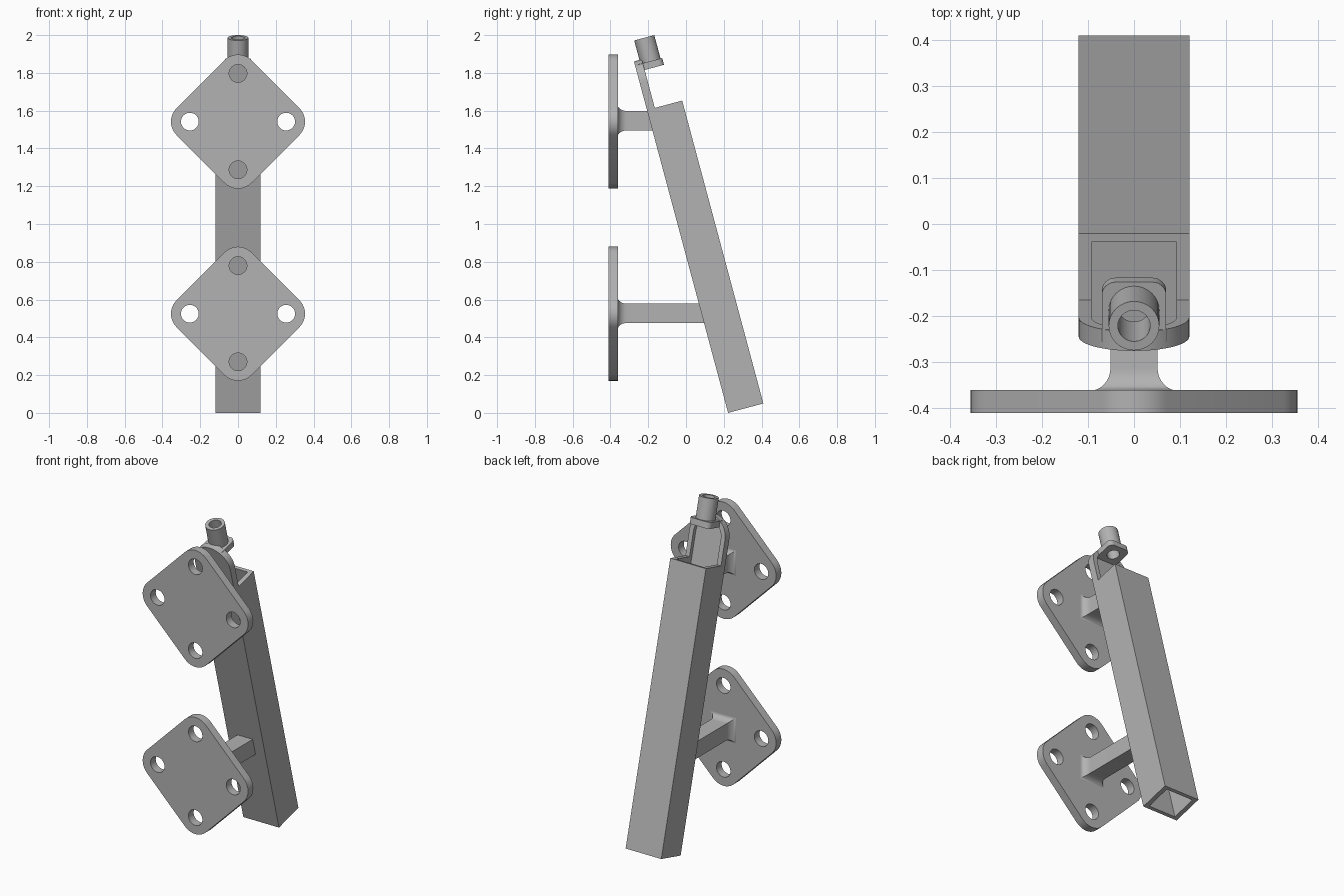
import bpy, bmesh, math
from mathutils import Vector

cube = bpy.data.objects.get("Cube")
if cube:
    bpy.data.objects.remove(cube, do_unlink=True)

grey = bpy.data.materials.new("steel grey")
grey.use_nodes = True
COLOUR = (0.45, 0.45, 0.45, 1)
grey.diffuse_color = COLOUR
grey.node_tree.nodes["Principled BSDF"].inputs["Base Color"].default_value = COLOUR

TILT = math.radians(15)
TUBE_FOOT = Vector((0, 0.223, 0))
HALF_W, DEPTH, WALL_X, WALL_Y = 0.12, 0.193, 0.028, 0.019
TUBE_LEN, ARCH_S, RIM = 1.66, 1.806, 0.043


def finish(name, bm, tilted=False):
    bmesh.ops.recalc_face_normals(bm, faces=bm.faces)
    mesh = bpy.data.meshes.new(name)
    bm.to_mesh(mesh)
    bm.free()
    mesh.materials.append(grey)
    for p in mesh.polygons:
        p.use_smooth = True
    mesh.set_sharp_from_angle(angle=math.radians(30))
    obj = bpy.data.objects.new(name, mesh)
    bpy.context.collection.objects.link(obj)
    if tilted:
        obj.location = TUBE_FOOT
        obj.rotation_euler.x = TILT
    return obj


def arc(cx, cy, r, start, end, n):
    angles = [math.radians(start + (end - start) * i / n) for i in range(n + 1)]
    return [(cx + r * math.cos(a), cy + r * math.sin(a)) for a in angles]


def circle(cx, cy, r, n=32):
    return arc(cx, cy, r, 0, 360, n)[:-1]


def rect(x0, y0, x1, y1):
    return [(x0, y0), (x1, y0), (x1, y1), (x0, y1)]


def prism(name, loops, lo, hi, upright=False, tilted=True):
    """Extrude an outline with holes; upright outlines lie in the xz plane."""
    place = (lambda u, v, w: (u, w, v)) if upright else (lambda u, v, w: (u, v, w))
    bm = bmesh.new()
    edges = []
    for loop in loops:
        vs = [bm.verts.new(place(u, v, lo)) for u, v in loop]
        edges += [bm.edges.new((vs[i - 1], vs[i])) for i in range(len(vs))]
    bmesh.ops.triangle_fill(bm, edges=edges, use_beauty=True)
    out = bmesh.ops.extrude_face_region(bm, geom=bm.faces[:])
    top = [g for g in out["geom"] if isinstance(g, bmesh.types.BMVert)]
    bmesh.ops.translate(bm, verts=top, vec=place(0, 0, hi - lo))
    return finish(name, bm, tilted)


# Mounting plates: rounded diamonds with four bolt holes
def mounting_plate(name, z):
    off = 0.255
    centres = [(off, 0), (0, off), (-off, 0), (0, -off)]
    outline, holes = [], []
    for i, (x, dz) in enumerate(centres):
        outline += arc(x, z + dz, 0.1, 90 * i - 45, 90 * i + 45, 10)
        holes.append(circle(x, z + dz, 0.047))
    prism(name, [outline] + holes, -0.41, -0.36, upright=True, tilted=False)


# Square arms flaring into the plate and cut to the slant of the tube
def arm(name, z):
    half, flare_x, flare_z, length, steps = 0.051, 0.045, 0.035, 0.05, 8
    rings = []
    bm = bmesh.new()
    for i in range(steps + 2):
        t = math.pi / 2 * min(i, steps) / steps
        hx = half + flare_x * (1 - math.sin(t))
        hz = half + flare_z * (1 - math.sin(t))
        y = -0.362 + length * (1 - math.cos(t))
        ring = []
        for x, dz in rect(-hx, -hz, hx, hz):
            if i > steps:
                y = TUBE_FOOT.y - (z + dz) * math.tan(TILT) + 0.008
            ring.append(bm.verts.new((x, y, z + dz)))
        rings.append(ring)
    for a, b in zip(rings, rings[1:]):
        for k in range(4):
            bm.faces.new((a[k - 1], a[k], b[k], b[k - 1]))
    bm.faces.new(rings[0])
    bm.faces.new(rings[-1])
    finish(name, bm)


for label, plate_z, arm_z in (("upper", 1.542, 1.547), ("lower", 0.525, 0.527)):
    mounting_plate(label + "_mounting_plate", plate_z)
    arm(label + "_arm", arm_z)

# Hollow tilted tube
inner_w = HALF_W - WALL_X
prism("tube", [rect(-HALF_W, 0, HALF_W, DEPTH),
               rect(-inner_w, WALL_Y, inner_w, DEPTH - WALL_Y)], 0, TUBE_LEN)

# Rounded tongue rising from the tube's front wall, with a raised rim
outer = [(HALF_W, TUBE_LEN)] + arc(0, ARCH_S, HALF_W, 0, 180, 32) + [(-HALF_W, TUBE_LEN)]
inner = [(inner_w, TUBE_LEN)] + arc(0, ARCH_S, inner_w, 0, 180, 32) + [(-inner_w, TUBE_LEN)]
prism("tongue", [outer], 0, WALL_Y, upright=True)
prism("tongue_rim", [outer + inner[::-1]], WALL_Y, RIM, upright=True)

# Shelf with rounded corners carrying the open socket
socket_y, bore = 0.085, 0.035
shelf = ([(-0.07, 0.015), (0.07, 0.015)] + arc(0.04, 0.119, 0.03, 0, 90, 8)
         + arc(-0.04, 0.119, 0.03, 90, 180, 8))
prism("socket_shelf", [shelf, circle(0, socket_y, bore)], 1.868, 1.905)
prism("socket", [circle(0, socket_y, 0.055), circle(0, socket_y, bore)], 1.905, 2.033)
